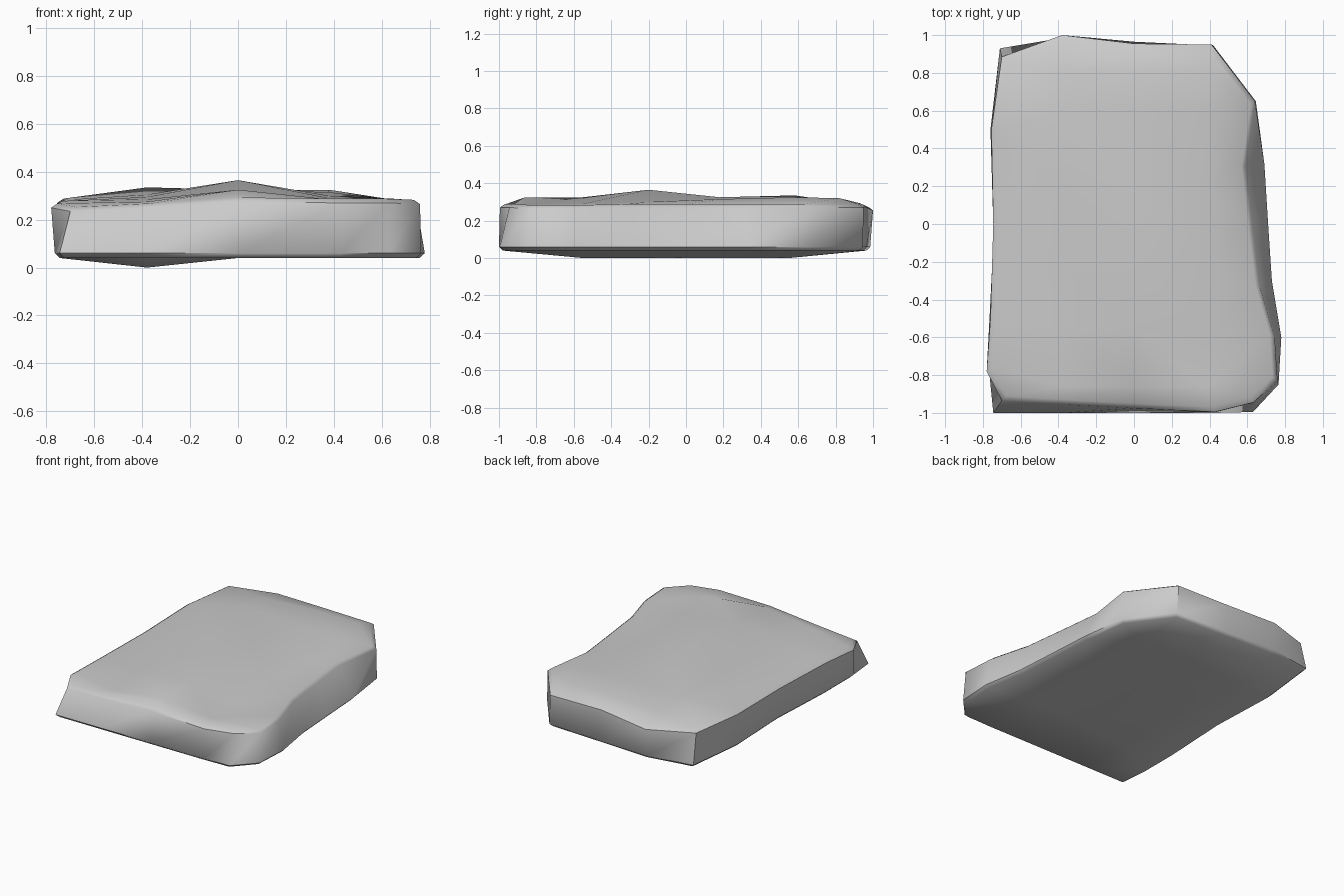
import bpy, bmesh, math
from mathutils import Vector
from mathutils.geometry import delaunay_2d_cdt

if "Cube" in bpy.data.objects:
    bpy.data.objects.remove(bpy.data.objects["Cube"])

# Rim stations, counter-clockwise: lower x, y, then upper x, y, z
rim = [
    (-.745, -1.0, -.70, -.935, .235), (-.38, -1.0, -.38, -.955, .25),
    (0, -1.0, 0, -.975, .275), (.43, -1.0, .43, -.995, .27),
    (.63, -.995, .63, -.945, .27), (.765, -.85, .76, -.83, .265),
    (.78, -.60, .745, -.60, .265), (.73, -.30, .665, -.33, .27),
    (.71, 0, .625, 0, .27), (.69, .32, .59, .31, .27),
    (.645, .65, .64, .65, .27), (.42, .945, .41, .95, .27),
    (0, .965, 0, .955, .275), (-.38, .985, -.38, 1.0, .255),
    (-.71, .93, -.70, .885, .27), (-.76, .50, -.755, .50, .27),
    (-.74, 0, -.745, 0, .265), (-.765, -.50, -.76, -.50, .26),
    (-.765, -.80, -.78, -.78, .25),
]

# Worn face heights on a coarse grid: y, then z at x = -0.38, 0, 0.38
top_rows = [(-.86, .275, .325, .285), (-.55, .285, .325, .29),
            (-.20, .295, .365, .30), (.18, .305, .325, .315),
            (.58, .335, .325, .325), (.82, .30, .32, .32)]
bottom_rows = [(-.55, 0, .04, .04), (0, 0, .04, .04), (.55, 0, .04, .04)]

bm = bmesh.new()


def inset(p, amount, z):
    s = Vector((p[0] * (1 - amount / .72), p[1] * (1 - amount / .97), z))
    return s


def ring(points):
    return [bm.verts.new(p) for p in points]


def cap(loop, rows, flip):
    inner = [bm.verts.new((x, row[0], z)) for row in rows
             for x, z in zip((-.38, 0, .38), row[1:])]
    verts = loop + inner
    out = delaunay_2d_cdt([v.co.xy for v in verts], [],
                          [list(range(len(loop)))], 1, 1e-5)
    for f in out[2]:
        tri = [verts[out[3][i][0]] for i in f]
        bm.faces.new(tri[::-1] if flip else tri)


# Slab sides with narrow worn chamfers above and below
lower = [(r[0], r[1], .06) for r in rim]
upper = [r[2:] for r in rim]
rings = [ring(inset(p, .02, .04) for p in lower), ring(lower),
         ring(upper), ring(inset(p, .025, p[2] + .018) for p in upper)]
n = len(rim)
for a, b in zip(rings, rings[1:]):
    for i in range(n):
        j = (i + 1) % n
        bm.faces.new((a[i], a[j], b[j], b[i]))

# Uneven top and underside
cap(rings[-1], top_rows, False)
cap(rings[0], bottom_rows, True)
bmesh.ops.recalc_face_normals(bm, faces=bm.faces)

mesh = bpy.data.meshes.new("stone_slab")
bm.to_mesh(mesh)
bm.free()
slab = bpy.data.objects.new("stone_slab", mesh)
bpy.context.collection.objects.link(slab)
bpy.context.view_layer.objects.active = slab
slab.select_set(True)
bpy.ops.object.shade_smooth_by_angle(angle=math.radians(50))
